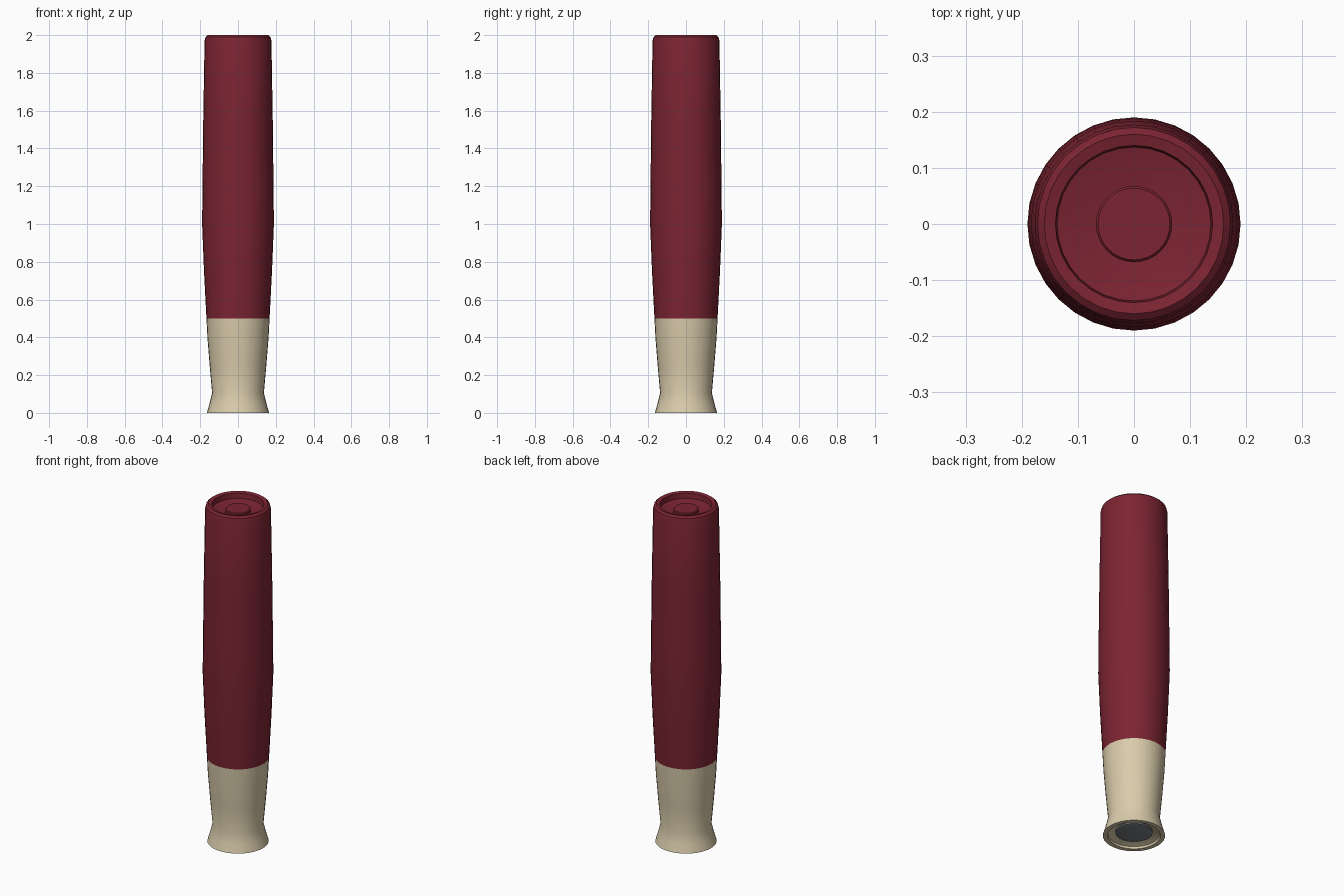
import bpy, bmesh, math

if "Cube" in bpy.data.objects:
    bpy.data.objects.remove(bpy.data.objects["Cube"])

SIDES = 32

def material(name, rgb):
    m = bpy.data.materials.new(name)
    m.diffuse_color = (*rgb, 1)
    m.use_nodes = True
    m.node_tree.nodes["Principled BSDF"].inputs["Base Color"].default_value = m.diffuse_color
    return m

red = material("dark red", (0.20, 0.018, 0.032))
cream = material("cream", (0.70, 0.60, 0.41))
grey = material("lens grey", (0.19, 0.20, 0.21))

def lathe(name, profile, mat):
    """Revolve (radius, z) points round z; a radius of 0 closes on the axis."""
    bm = bmesh.new()
    rings = []
    for r, z in profile:
        if r == 0:
            rings.append([bm.verts.new((0, 0, z))] * SIDES)
        else:
            rings.append([bm.verts.new((r * math.cos(2 * math.pi * i / SIDES),
                                        r * math.sin(2 * math.pi * i / SIDES), z))
                          for i in range(SIDES)])
    for a, b in zip(rings, rings[1:]):
        for i in range(SIDES):
            j = (i + 1) % SIDES
            quad = list(dict.fromkeys((a[i], a[j], b[j], b[i])))
            bm.faces.new(quad)
    me = bpy.data.meshes.new(name)
    bm.to_mesh(me)
    bm.free()
    me.materials.append(mat)
    ob = bpy.data.objects.new(name, me)
    bpy.context.collection.objects.link(ob)
    bpy.context.view_layer.objects.active = ob
    bpy.ops.object.select_all(action='DESELECT')
    ob.select_set(True)
    bpy.ops.object.shade_smooth_by_angle(angle=math.radians(35))
    return ob

# Red barrel with rounded rim and dished end
lathe("barrel", [(0.167, 0.5), (0.18, 0.75), (0.19, 1.0), (0.188, 1.2),
                 (0.184, 1.55), (0.177, 1.97), (0.172, 1.99), (0.16, 2.0),
                 (0.14, 1.995), (0.137, 1.965), (0.07, 1.95), (0, 1.95)], red)

# Raised button in the dished end
lathe("end_button", [(0.068, 1.94), (0.068, 1.967), (0.064, 1.972), (0, 1.972)], red)

# Cream neck and flared mouth with a recess below
lathe("flared_head", [(0, 0.03), (0.10, 0.025), (0.137, 0.012), (0.14, 0.0),
                      (0.165, 0.0), (0.152, 0.045), (0.137, 0.105),
                      (0.15, 0.25), (0.162, 0.4), (0.167, 0.5)], cream)

# Grey lens in the recess
lathe("lens", [(0, 0.012), (0.085, 0.014), (0.098, 0.018), (0.098, 0.03)], grey)
